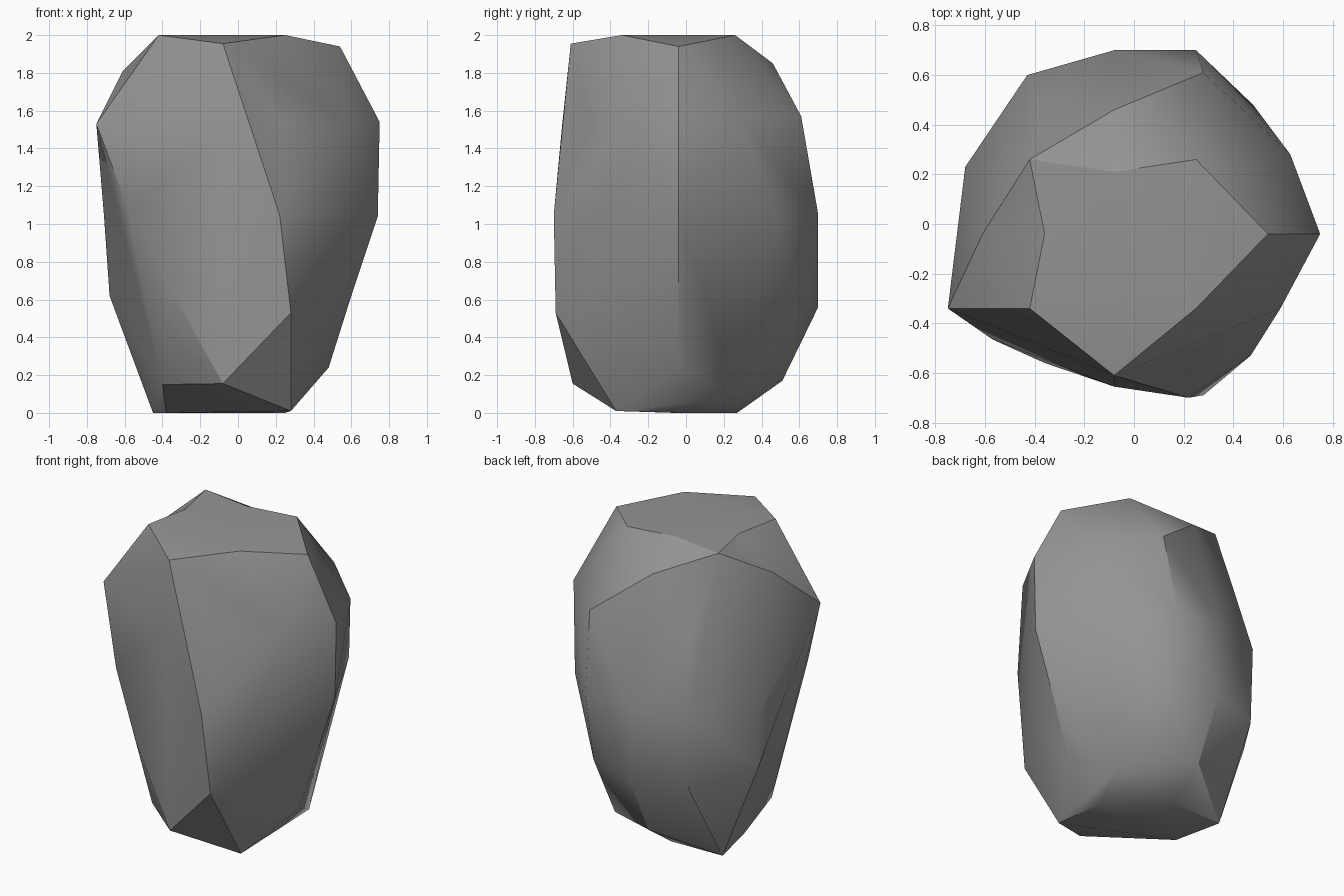
import bpy, bmesh, math

if "Cube" in bpy.data.objects:
    bpy.data.objects.remove(bpy.data.objects["Cube"])

# Corner points of the boulder, ring by ring from top to bottom
corners = [
    # flat top
    (-.42, -.34, 2), (.25, -.34, 2), (.25, .26, 2), (-.08, .21, 2), (-.42, .26, 2), (-.36, -.04, 2),
    (-.08, -.61, 1.955), (.54, -.04, 1.94),
    # shoulder
    (-.61, -.04, 1.81), (-.08, .46, 1.85), (-.75, -.34, 1.53), (-.08, -.655, 1.53), (.25, -.51, 1.53),
    (.59, -.34, 1.53), (.75, -.04, 1.54), (.63, .28, 1.55), (.28, .61, 1.57), (-.38, .48, 1.50),
    # waist
    (-.71, -.04, 1.05), (-.57, -.465, 1.05), (.22, -.70, 1.05), (.47, -.53, 1.05),
    (.74, -.04, 1.04), (.48, .48, 1.05), (.25, .70, 1.05), (-.08, .70, 1.05),
    (-.43, .60, 1.05), (-.68, .23, 1.0), (-.67, .09, .76),
    # lower body
    (-.60, -.04, .62), (-.68, .22, .62), (-.36, -.56, .66), (.28, -.69, .53), (.49, -.30, .54),
    (.60, -.04, .62), (.28, .57, .56), (-.08, .70, .56), (-.43, .58, .55),
    # base
    (-.40, -.33, .15), (-.08, -.60, .155), (.48, -.04, .24), (-.08, .51, .17), (.34, .26, .08),
    (.28, -.37, .01), (.25, -.04, 0), (-.08, .27, 0), (-.45, .26, 0), (-.38, -.06, 0),
]


def skin(points):
    """Convex skin over the points; also returns the points left inside."""
    bm = bmesh.new()
    verts = [bm.verts.new(p) for p in points]
    bmesh.ops.convex_hull(bm, input=verts)
    return bm, verts, [i for i, v in enumerate(verts) if not v.link_faces]


# Boulder: push hollow points outward until the skin includes them, then put them back
pushed = [list(c) for c in corners]
for step in range(80):
    bm, verts, inside = skin(pushed)
    if not inside:
        break
    if step < 79:
        bm.free()
    for i in inside:
        pushed[i][0] *= 1.01
        pushed[i][1] *= 1.01
for v, c in zip(verts, corners):
    v.co = c
bmesh.ops.delete(bm, geom=[v for v in bm.verts if not v.link_faces], context='VERTS')
bmesh.ops.recalc_face_normals(bm, faces=bm.faces[:])

stone = bpy.data.materials.new("grey stone")
stone.diffuse_color = (.30, .30, .30, 1)
stone.use_nodes = True
stone.node_tree.nodes["Principled BSDF"].inputs["Base Color"].default_value = stone.diffuse_color

mesh = bpy.data.meshes.new("boulder")
bm.to_mesh(mesh)
bm.free()
mesh.materials.append(stone)
boulder = bpy.data.objects.new("boulder", mesh)
bpy.context.collection.objects.link(boulder)

# Soft facets, with the strong ridges kept sharp
bpy.context.view_layer.objects.active = boulder
boulder.select_set(True)
bpy.ops.object.shade_smooth_by_angle(angle=math.radians(30))
